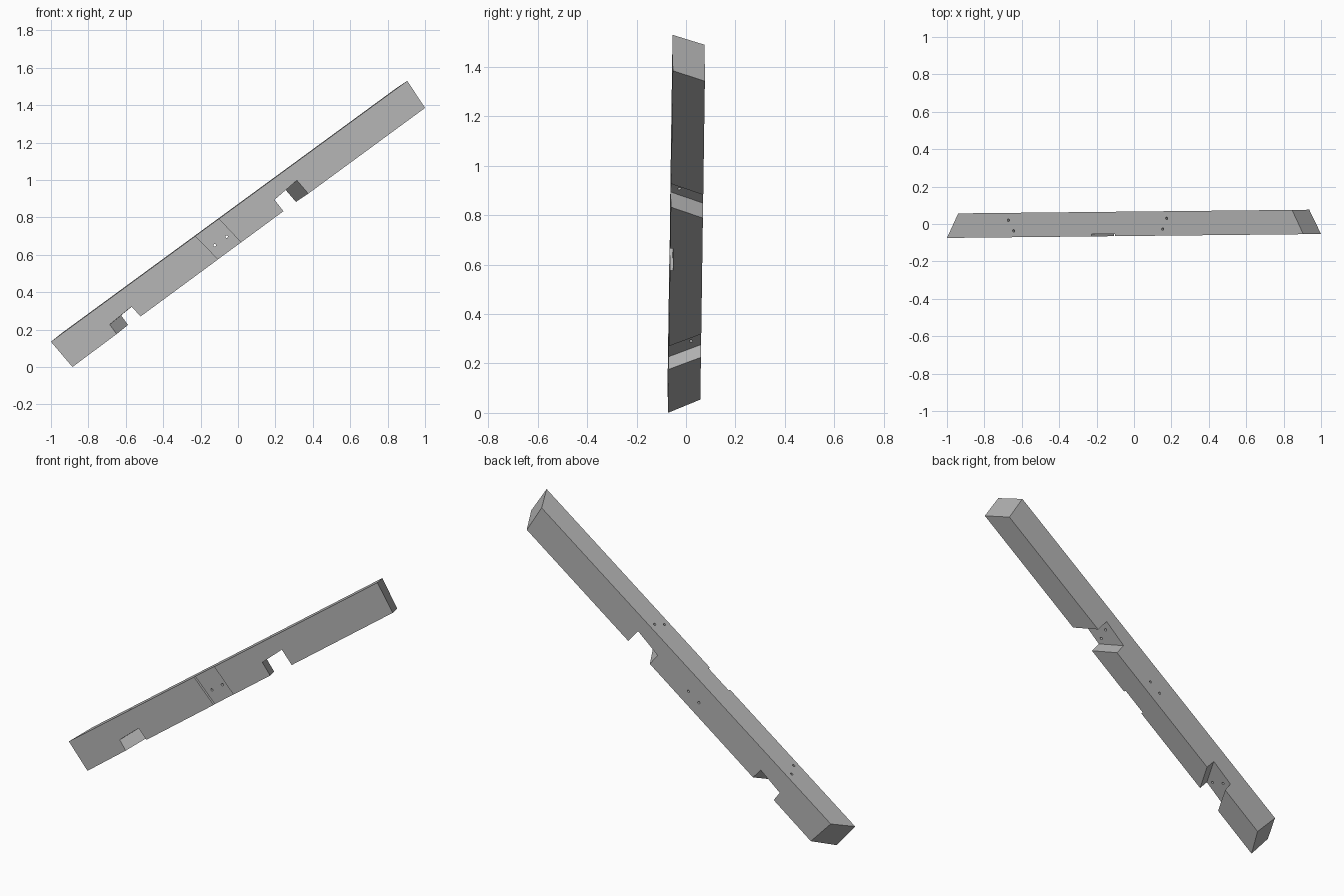
import bpy, bmesh
from mathutils import Vector

cube = bpy.data.objects.get("Cube")
if cube:
    bpy.data.objects.remove(cube, do_unlink=True)

SLOPE = 0.735   # rise of the beam per unit of x
YAW = 0.0105    # slight turn of the beam in plan
FRONT, BACK = -0.064, 0.0665

grey = bpy.data.materials.new("timber grey")
grey.use_nodes = True
COLOUR = (0.47, 0.47, 0.47, 1)
grey.diffuse_color = COLOUR
grey.node_tree.nodes["Principled BSDF"].inputs["Base Color"].default_value = COLOUR


def prism(name, profile, y0, y1, lift=0.0):
    """Join a front outline to a back outline that slides along the slope."""
    bm = bmesh.new()
    front = [bm.verts.new((x, y0 + YAW * x, z)) for x, z, s in profile]
    back = [bm.verts.new((x + s, y1 + YAW * (x + s), z + s * SLOPE + lift))
            for x, z, s in profile]
    bm.faces.new(front)
    bm.faces.new(back[::-1])
    n = len(profile)
    for i in range(n):
        j = (i + 1) % n
        bm.faces.new((front[i], back[i], back[j], front[j]))
    bmesh.ops.recalc_face_normals(bm, faces=bm.faces)
    mesh = bpy.data.meshes.new(name)
    bm.to_mesh(mesh)
    bm.free()
    mesh.materials.append(grey)
    obj = bpy.data.objects.new(name, mesh)
    bpy.context.collection.objects.link(obj)
    return obj


def cut(target, cutter):
    cutter.hide_render = True
    mod = target.modifiers.new(cutter.name, 'BOOLEAN')
    mod.operation = 'DIFFERENCE'
    mod.solver = 'EXACT'
    mod.object = cutter
    bpy.context.view_layer.objects.active = target
    bpy.ops.object.modifier_apply(modifier=mod.name)
    bpy.data.objects.remove(cutter, do_unlink=True)


def drill(target, centre, axis, length):
    bpy.ops.mesh.primitive_cylinder_add(vertices=12, radius=0.007, depth=length,
                                        location=centre)
    tool = bpy.context.object
    tool.name = "drill_cutter"
    tool.rotation_euler = Vector(axis).to_track_quat('Z', 'Y').to_euler()
    tool.data.materials.append(grey)
    bpy.context.view_layer.update()
    cut(target, tool)


# Sloping beam: x, z and slide of each outline corner, with two skewed notches
outline = [
    (-0.885, 0.0, 0.068),
    (-0.649, 0.176, 0.061), (-0.686, 0.227, 0.061),
    (-0.569, 0.323, 0.061), (-0.521, 0.27, 0.061),
    (0.243, 0.833, -0.066), (0.195, 0.894, -0.066),
    (0.315, 0.998, -0.066), (0.376, 0.927, -0.066),
    (1.0, 1.385, -0.063), (0.905, 1.53, -0.06), (-1.0, 0.135, 0.06),
]
beam = prism("sloping_beam", outline, FRONT, BACK, 0.004)

# Shallow housing across the front face
housing = [(-0.253, 0.727, 0), (-0.092, 0.561, 0), (0.036, 0.645, 0), (-0.127, 0.818, 0)]
cut(beam, prism("housing_cutter", housing, FRONT - 0.05, FRONT + 0.012))

# Fixing holes through the housing
for x, z in ((-0.125, 0.651), (-0.061, 0.697)):
    drill(beam, (x, 0, z), (0, 1, 0), 0.5)

# Fixing holes square to the slope, from the top face into each notch
across = Vector((-SLOPE, 0, 1)).normalized()
for x, y in ((-0.671, 0.02), (-0.644, -0.037), (0.152, -0.027), (0.174, 0.03)):
    top = Vector((x, y, 0.135 + (x + 1) * SLOPE))
    drill(beam, top, across, 0.3)
